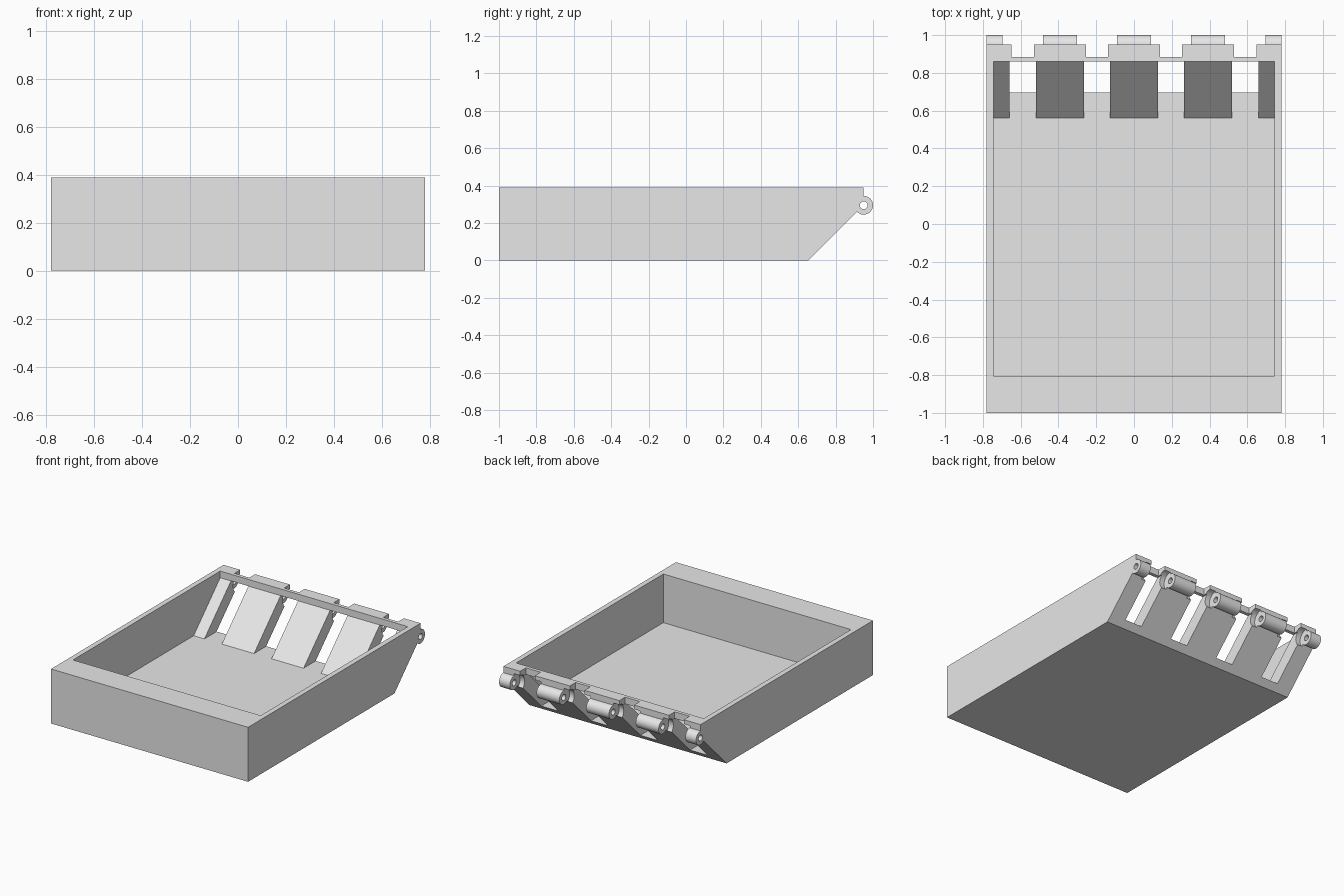
import bpy, bmesh, math

if "Cube" in bpy.data.objects:
    bpy.data.objects.remove(bpy.data.objects["Cube"])

W = 0.78                      # half width
HY, HZ = 0.95, 0.295          # hinge axis

grey = bpy.data.materials.new("light_grey")
grey.diffuse_color = (0.8, 0.8, 0.8, 1)
grey.use_nodes = True
grey.node_tree.nodes["Principled BSDF"].inputs["Base Color"].default_value = grey.diffuse_color


def prism(name, profile, x0, x1):
    """Extrude a (y, z) profile from x0 to x1."""
    bm = bmesh.new()
    face = bm.faces.new([bm.verts.new((x0, y, z)) for y, z in profile])
    ext = bmesh.ops.extrude_face_region(bm, geom=[face])
    verts = [g for g in ext["geom"] if isinstance(g, bmesh.types.BMVert)]
    bmesh.ops.translate(bm, verts=verts, vec=(x1 - x0, 0, 0))
    bmesh.ops.recalc_face_normals(bm, faces=bm.faces)
    me = bpy.data.meshes.new(name)
    bm.to_mesh(me)
    bm.free()
    me.materials.append(grey)
    ob = bpy.data.objects.new(name, me)
    bpy.context.collection.objects.link(ob)
    return ob


def circle(r, n=32):
    return [(HY + r * math.cos(2 * math.pi * i / n),
             HZ + r * math.sin(2 * math.pi * i / n)) for i in range(n)]


def rect(y0, y1, z0, z1):
    return [(y0, z0), (y1, z0), (y1, z1), (y0, z1)]


def combine(op, profile, x0, x1):
    """Boolean a prism into the tray, then drop the helper."""
    tool = prism("helper", profile, x0, x1)
    bpy.context.view_layer.objects.active = tray
    mod = tray.modifiers.new("bool", 'BOOLEAN')
    mod.operation, mod.solver, mod.object = op, 'EXACT', tool
    bpy.ops.object.modifier_apply(modifier=mod.name)
    bpy.data.objects.remove(tool)


# tray with sloped back
tray = prism("tray", [(-1, 0), (0.655, 0), (HY, HZ), (HY, 0.39), (-1, 0.39)], -W, W)

# hollow interior
combine('DIFFERENCE', [(-0.805, 0.042), (0.56, 0.042), (0.86, 0.342),
                       (0.86, 0.5), (-0.805, 0.5)], -0.743, 0.743)

# slots through the slope, rim notches and hinge clearances
for cx in (-0.589, -0.196, 0.196, 0.589):
    combine('DIFFERENCE', rect(0.54, 1.1, 0.042, 0.342), cx - 0.069, cx + 0.069)
    combine('DIFFERENCE', rect(0.885, 1.1, 0.3, 0.5), cx - 0.0585, cx + 0.0585)
    combine('DIFFERENCE', circle(0.065), cx - 0.106, cx + 0.106)

# hinge barrels
for x0, x1 in ((-W, -0.695), (-0.483, -0.302), (-0.09, 0.09), (0.302, 0.483), (0.695, W)):
    combine('UNION', circle(0.05), x0, x1)

# pin hole
combine('DIFFERENCE', circle(0.021, 24), -1, 1)

bpy.ops.object.select_all(action='DESELECT')
tray.select_set(True)
bpy.context.view_layer.objects.active = tray
bpy.ops.object.shade_smooth_by_angle(angle=math.radians(30))
